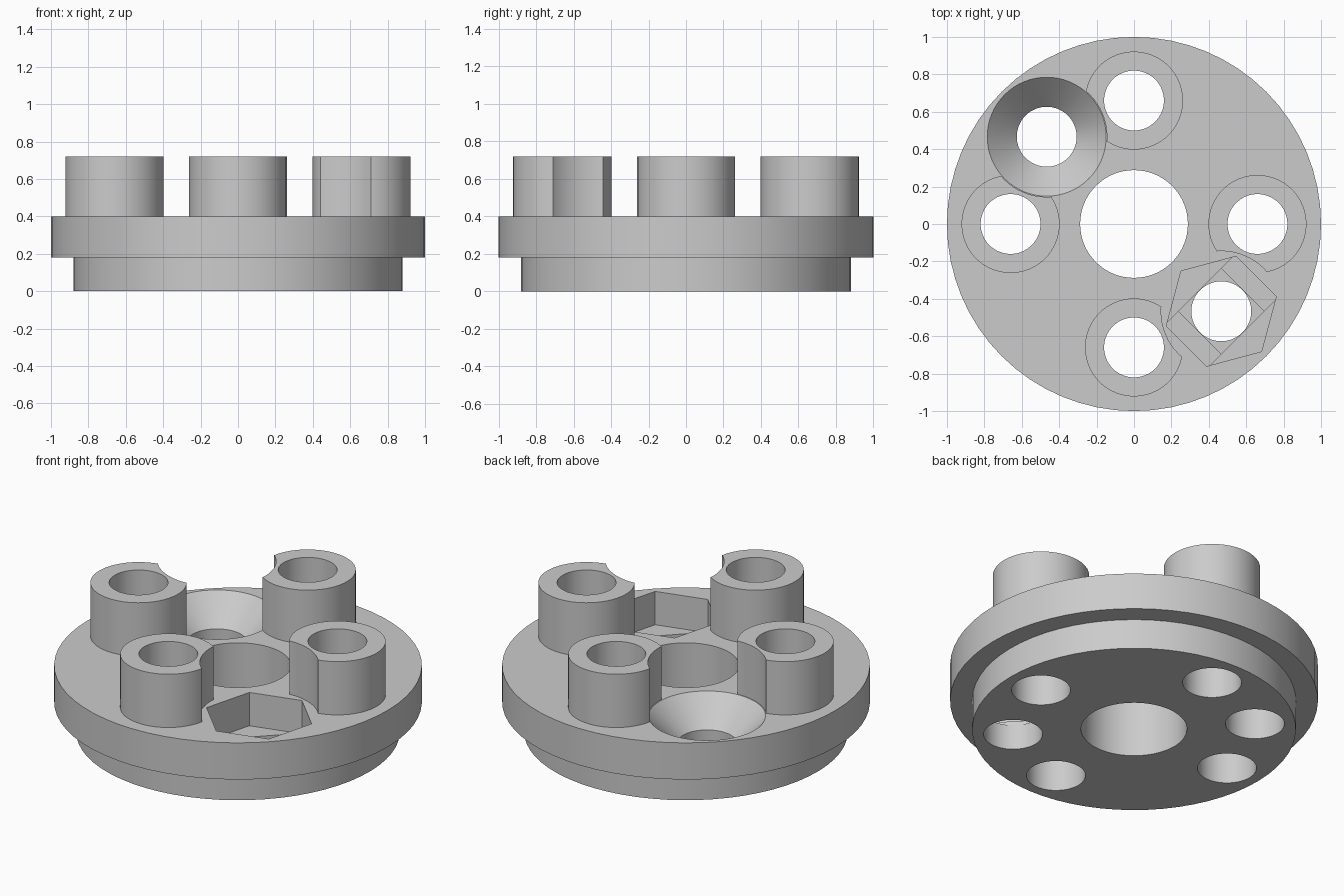
import bpy
import bmesh
from math import cos, sin, pi, radians

default = bpy.data.objects.get("Cube")
if default:
    bpy.data.objects.remove(default, do_unlink=True)

SIDES = 64
BORE = 0.16          # radius of every screw hole
RING = 0.66          # distance of screw holes from the axis
DIAG = RING / 2 ** 0.5

grey = bpy.data.materials.new("plain grey")
grey.use_nodes = True
colour = (0.6, 0.6, 0.6, 1)
grey.diffuse_color = colour
grey.node_tree.nodes["Principled BSDF"].inputs["Base Color"].default_value = colour


def stack(name, rings, at=(0, 0), sides=SIDES, turn=0.0):
    """Closed solid of polygon rings given as (radius, z), bottom to top."""
    bm = bmesh.new()
    loops = []
    for r, z in rings:
        loops.append([bm.verts.new((at[0] + r * cos(turn + 2 * pi * i / sides),
                                    at[1] + r * sin(turn + 2 * pi * i / sides), z))
                      for i in range(sides)])
    for low, high in zip(loops, loops[1:]):
        for i in range(sides):
            j = (i + 1) % sides
            bm.faces.new((low[i], low[j], high[j], high[i]))
    bm.faces.new(loops[0][::-1])
    bm.faces.new(loops[-1])
    bm.normal_update()
    mesh = bpy.data.meshes.new(name)
    bm.to_mesh(mesh)
    bm.free()
    mesh.materials.append(grey)
    obj = bpy.data.objects.new(name, mesh)
    bpy.context.collection.objects.link(obj)
    return obj


def combine(target, tool, operation, keep=False):
    """Apply a boolean and discard the tool."""
    mod = target.modifiers.new("boolean", 'BOOLEAN')
    mod.operation = operation
    mod.solver = 'EXACT'
    mod.object = tool
    bpy.context.view_layer.objects.active = target
    bpy.ops.object.modifier_apply(modifier=mod.name)
    if not keep:
        bpy.data.objects.remove(tool, do_unlink=True)


# Stepped disc: narrow foot below a wide flange
hub = stack("mounting_hub", [(0.88, 0), (0.88, 0.18), (1, 0.18), (1, 0.4)])

# Four bosses, relieved where a screw head or nut needs clearance
nut_at = (DIAG, -DIAG)
sink_at = (-DIAG, DIAG)
boss_spots = [(RING * cos(k * pi / 2), RING * sin(k * pi / 2)) for k in range(4)]
for spot in boss_spots:
    boss = stack("boss", [(0.262, 0.3), (0.262, 0.72)], spot)
    for centre in (nut_at, sink_at):
        relief = stack("relief_cutter", [(0.322, 0.2), (0.322, 1)], centre)
        combine(boss, relief, 'DIFFERENCE')
    combine(hub, boss, 'UNION')

# Bores through the bosses, the nut seat and the centre
for spot in boss_spots + [nut_at]:
    combine(hub, stack("bore_cutter", [(BORE, -0.2), (BORE, 1)], spot), 'DIFFERENCE')
combine(hub, stack("centre_cutter", [(0.288, -0.2), (0.288, 1)]), 'DIFFERENCE')

# Countersunk screw hole
sink = stack("countersink_cutter",
             [(BORE, -0.2), (BORE, 0.24), (0.318, 0.4), (0.318, 0.6)], sink_at)
combine(hub, sink, 'DIFFERENCE')

# Hexagonal nut pocket with a slot and a square step in its floor
HEX = 0.304
hexagon = stack("nut_cutter", [(HEX, 0.2), (HEX, 0.6)], nut_at, 6, radians(15))
slot = stack("slot_cutter", [(HEX, 0.175), (HEX, 0.3)], nut_at, 6, radians(15))
band = stack("band", [(1, 0.1), (1, 0.5)], (0, 0), 4, pi / 4)
band.scale = (0.5, 0.161 / sin(pi / 4), 1)
band.rotation_euler.z = pi / 4
band.location = (nut_at[0], nut_at[1], 0)
bpy.context.view_layer.update()
combine(slot, band, 'INTERSECT')
square = stack("square_cutter", [(0.161 * 2 ** 0.5, 0.15), (0.161 * 2 ** 0.5, 0.3)],
               nut_at, 4, 0)
for cutter in (hexagon, slot, square):
    combine(hub, cutter, 'DIFFERENCE')

# Smooth round walls, crisp edges
bpy.ops.object.select_all(action='DESELECT')
hub.select_set(True)
bpy.context.view_layer.objects.active = hub
bpy.ops.object.shade_smooth_by_angle(angle=radians(25))
